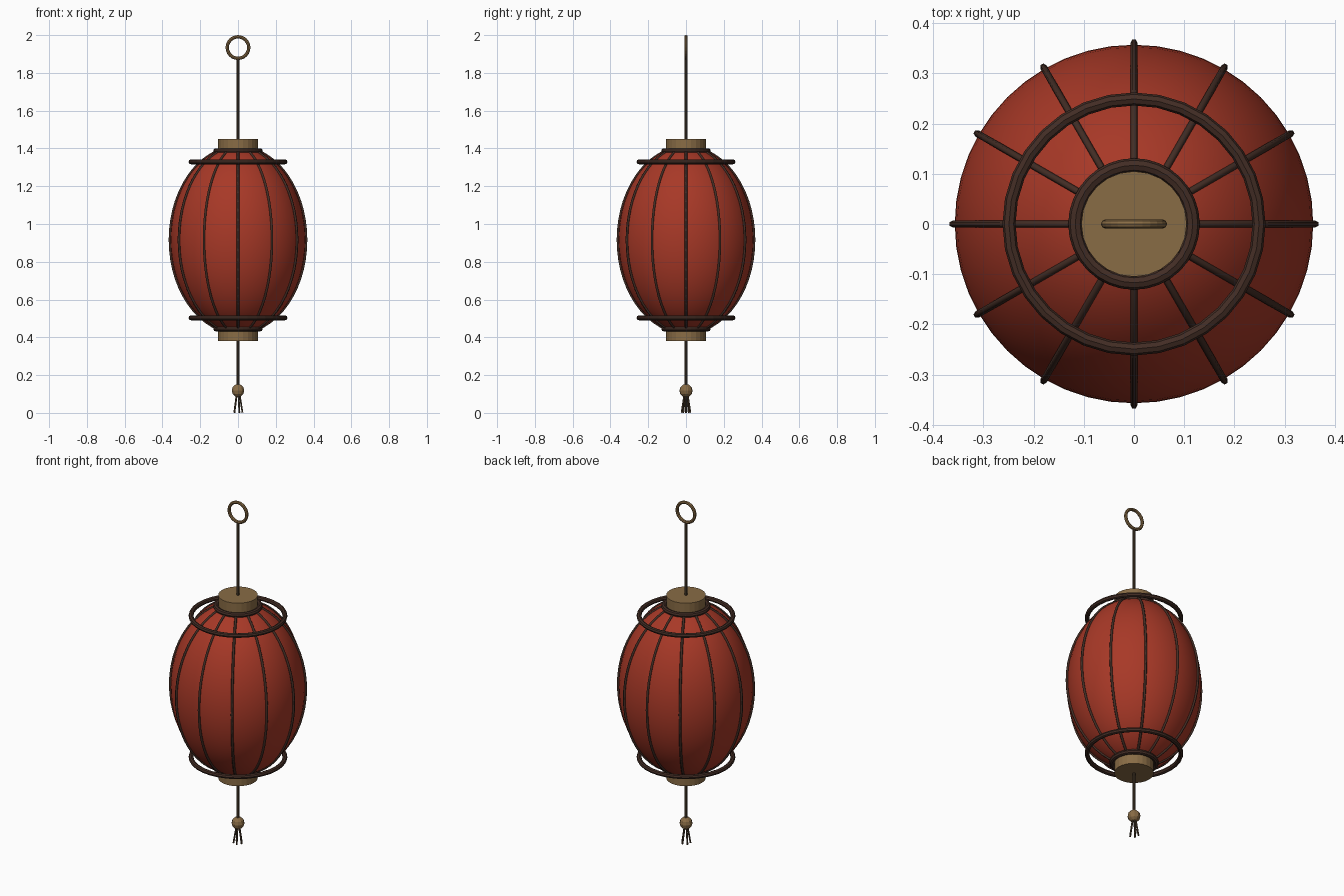
import bpy, math
from mathutils import Vector

cube = bpy.data.objects.get("Cube")
if cube:
    bpy.data.objects.remove(cube, do_unlink=True)

MID = 0.916            # height of the lantern's widest point
RADIUS, HALF = 0.357, 0.494


def material(name, color):
    m = bpy.data.materials.new(name)
    m.use_nodes = True
    m.diffuse_color = (*color, 1)
    m.node_tree.nodes["Principled BSDF"].inputs["Base Color"].default_value = (*color, 1)
    return m


RED = material("red paper", (0.39, 0.04, 0.02))
WOOD = material("dark wood", (0.055, 0.026, 0.018))
BRASS = material("aged brass", (0.25, 0.15, 0.06))
CORD = material("brown cord", (0.07, 0.045, 0.025))


def finish(name, mat, smooth=None):
    ob = bpy.context.object
    ob.name = name
    ob.data.materials.append(mat)
    if smooth:
        bpy.ops.object.shade_smooth_by_angle(angle=math.radians(smooth))
    return ob


def cylinder(name, mat, radius, z0, z1, sides):
    bpy.ops.mesh.primitive_cylinder_add(vertices=sides, radius=radius, depth=z1 - z0,
                                        location=(0, 0, (z0 + z1) / 2))
    return finish(name, mat)


def torus(name, mat, major, minor, z, sides=32, rotation=(0, 0, 0)):
    bpy.ops.mesh.primitive_torus_add(major_radius=major, minor_radius=minor, rotation=rotation,
                                     major_segments=sides, minor_segments=8, location=(0, 0, z))
    return finish(name, mat)


def tube(name, mat, points, radius):
    curve = bpy.data.curves.new(name, "CURVE")
    curve.dimensions = "3D"
    curve.bevel_depth = radius
    curve.bevel_resolution = 1
    curve.use_fill_caps = True
    spline = curve.splines.new("POLY")
    spline.points.add(len(points) - 1)
    for p, co in zip(spline.points, points):
        p.co = (*co, 1)
    ob = bpy.data.objects.new(name, curve)
    bpy.context.collection.objects.link(ob)
    curve.materials.append(mat)
    return ob


def arc(offset, steps, limit=0.475):
    """Side profile of the lantern as (radius, height) pairs."""
    end = math.asin(limit / HALF)
    angles = [-end + 2 * end * i / steps for i in range(steps + 1)]
    return [((RADIUS + offset) * math.cos(a), MID + HALF * math.sin(a)) for a in angles]


# Paper body: the side profile swept round the axis
SIDES = 48
profile = arc(0, 32)
verts = [(r * math.cos(math.tau * s / SIDES), r * math.sin(math.tau * s / SIDES), z)
         for r, z in profile for s in range(SIDES)]
faces = [(k * SIDES + s, k * SIDES + (s + 1) % SIDES,
          (k + 1) * SIDES + (s + 1) % SIDES, (k + 1) * SIDES + s)
         for k in range(len(profile) - 1) for s in range(SIDES)]
mesh = bpy.data.meshes.new("paper_body")
mesh.from_pydata(verts, [], faces)
body = bpy.data.objects.new("paper_body", mesh)
bpy.context.collection.objects.link(body)
bpy.context.view_layer.objects.active = body
body.select_set(True)
finish("paper_body", RED, 40)

# Twelve ribs over the paper
for i in range(12):
    a = math.tau * i / 12
    tube(f"rib_{i + 1}", WOOD, [(r * math.cos(a), r * math.sin(a), z) for r, z in arc(0.004, 24)], 0.007)

# Caps, collars and hoops, the same above and below
for side, s in (("top", 1), ("bottom", -1)):
    z0, z1 = sorted((MID + s * 0.475, MID + s * 0.535))
    cylinder(side + "_cap", BRASS, 0.105, z0, z1, 24)
    torus(side + "_collar", WOOD, 0.117, 0.014, MID + s * 0.471)
    torus(side + "_hoop", WOOD, 0.249, 0.013, MID + s * 0.413)

# Hanging cord and ring
cylinder("hanging_cord", CORD, 0.008, 1.44, 1.88, 8)
torus("hanging_ring", BRASS, 0.057, 0.009, 1.934, 24, (math.pi / 2, 0, 0))

# Tassel
cylinder("tassel_cord", CORD, 0.008, 0.13, 0.39, 8)
bpy.ops.mesh.primitive_uv_sphere_add(segments=10, ring_count=6, radius=0.035, location=(0, 0, 0.118))
finish("tassel_bead", BRASS)
for i in range(5):
    a = math.tau * i / 5
    d = Vector((math.cos(a), math.sin(a), 0))
    tube(f"tassel_strand_{i + 1}", CORD, [d * 0.008 + Vector((0, 0, 0.1)), d * 0.024 + Vector((0, 0, 0.001))], 0.005)
